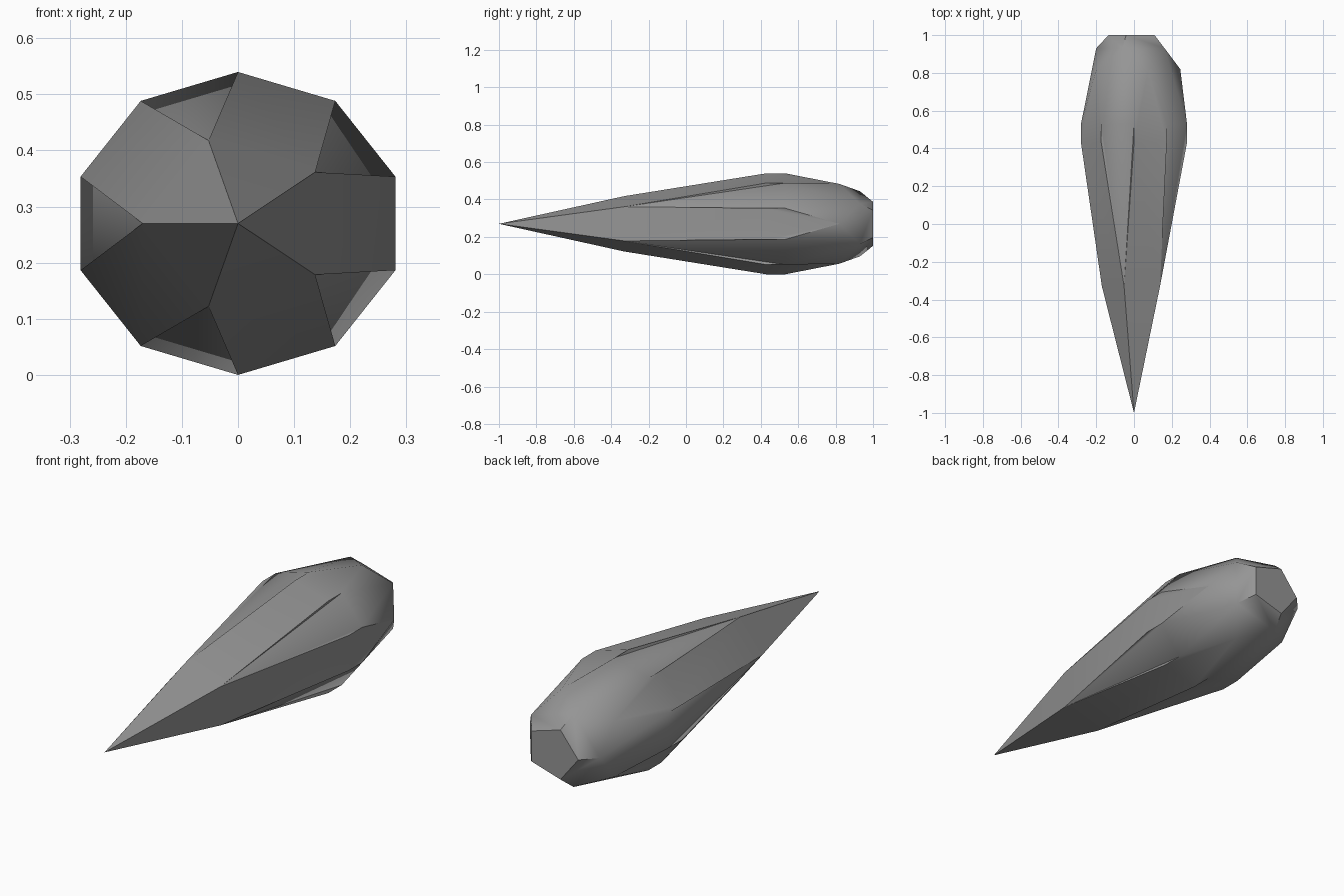
import bpy, bmesh
from math import sin, cos, radians

cube = bpy.data.objects.get("Cube")
if cube:
    bpy.data.objects.remove(cube, do_unlink=True)

grey = bpy.data.materials.new("bud grey")
grey.use_nodes = True
COLOUR = (0.3, 0.3, 0.3, 1)
grey.diffuse_color = COLOUR
grey.node_tree.nodes["Principled BSDF"].inputs["Base Color"].default_value = COLOUR

bm = bmesh.new()


def ring(radius, y, offset):
    """Five points around the long axis, slightly wider than tall."""
    points = []
    for i in range(5):
        a = radians(72 * i + offset)
        points.append(bm.verts.new((radius * cos(a), y, 0.27 + 0.915 * radius * sin(a))))
    return points


# Pointed tip and the rings where the two sets of petals swell and close
tip = bm.verts.new((0, -1, 0.27))
neck = ring(0.17, -0.33, 36)
outer_left = ring(0.295, 0.43, 18)
outer_right = ring(0.295, 0.43, -18)
inner_near = ring(0.295, 0.53, 18)
inner_far = ring(0.295, 0.53, 54)
outer_back = ring(0.245, 0.82, 0)
inner_back = ring(0.2, 0.93, 36)
end = ring(0.135, 1.0, 36)

for i in range(5):
    p, n = i - 1, (i + 1) % 5
    faces = [
        # Outer petal: tip, long flank and shoulder
        (tip, neck[p], neck[i]),
        (neck[p], outer_right[i], outer_left[i], neck[i]),
        (outer_right[i], outer_back[i], outer_left[i]),
        # Inner petal showing between two outer petals
        (neck[i], inner_near[i], inner_far[i]),
        (inner_near[i], inner_back[i], inner_far[i]),
        # Seams on both sides of the inner petal
        (neck[i], outer_left[i], inner_near[i]),
        (neck[i], inner_far[i], outer_right[n]),
        (outer_left[i], outer_back[i], inner_near[i]),
        (outer_right[n], inner_far[i], outer_back[n]),
        (inner_near[i], outer_back[i], inner_back[i]),
        (inner_far[i], inner_back[i], outer_back[n]),
        # Rounded closing end
        (outer_back[i], inner_back[p], inner_back[i]),
        (inner_back[p], end[p], end[i], inner_back[i]),
    ]
    for f in faces:
        bm.faces.new(f)
bm.faces.new(end)
bmesh.ops.recalc_face_normals(bm, faces=bm.faces)

mesh = bpy.data.meshes.new("petal_bud")
bm.to_mesh(mesh)
bm.free()
mesh.materials.append(grey)
bud = bpy.data.objects.new("petal_bud", mesh)
bpy.context.collection.objects.link(bud)
bpy.context.view_layer.objects.active = bud
bud.select_set(True)
bpy.ops.object.shade_smooth_by_angle(angle=radians(50))
